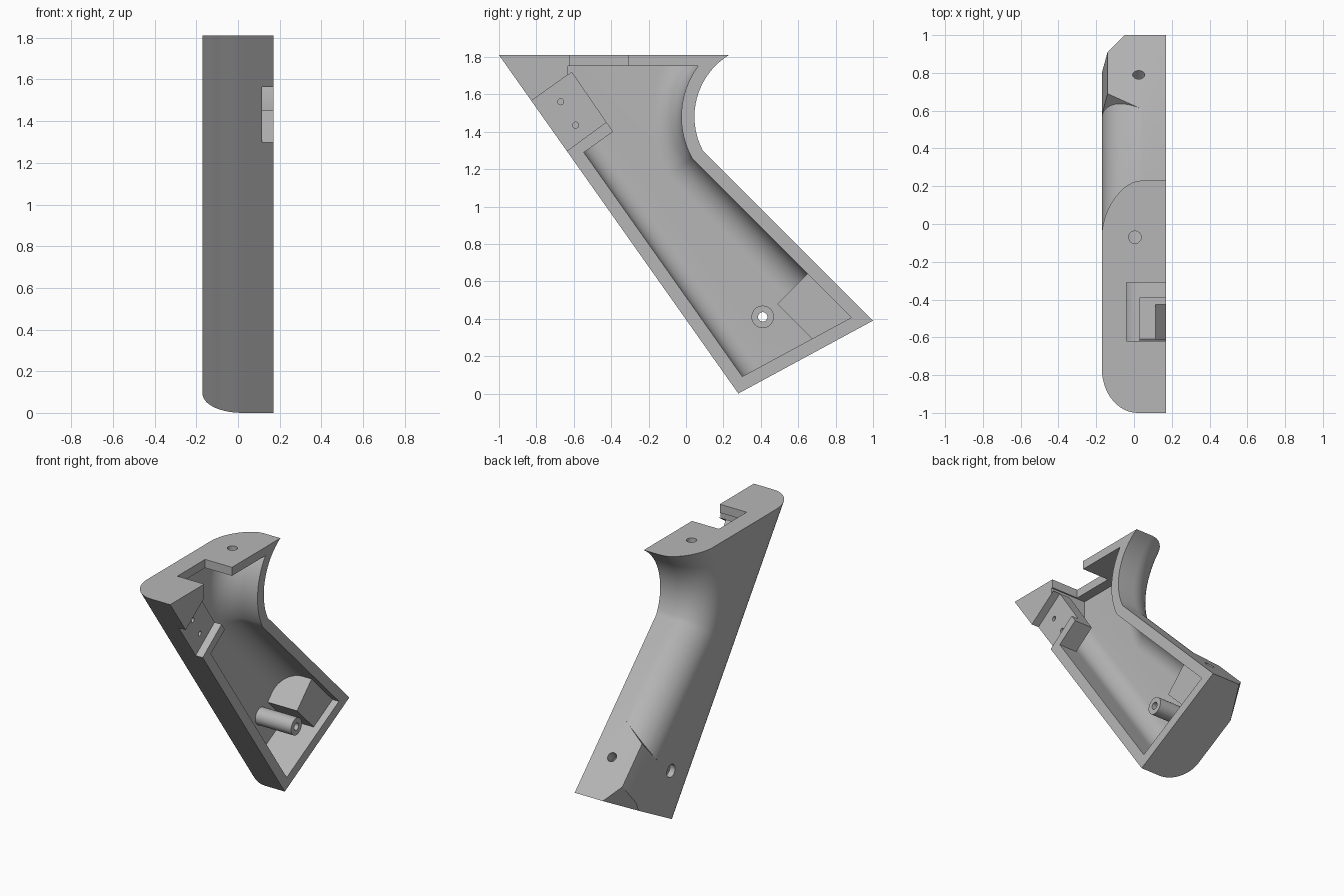
import bpy, bmesh, math
from mathutils import Vector, Matrix

old = bpy.data.objects.get("Cube")
if old:
    bpy.data.objects.remove(old, do_unlink=True)

grey = bpy.data.materials.new("plain grey")
grey.use_nodes = True
grey.diffuse_color = (0.47, 0.47, 0.47, 1)
grey.node_tree.nodes["Principled BSDF"].inputs["Base Color"].default_value = grey.diffuse_color

SIDE, OPEN, TOP, S = -0.17, 0.17, 1.81, math.sqrt(0.5)
FRONT, FRONT_D = Vector((0.816, 0.577)), 0.2284     # inward normal and distance
BASE, BASE_D = Vector((-0.476, 0.88)), -0.133
BACK, BACK_D = Vector((-S, -S)), -1.39 * S
ARC_C, ARC_R = Vector((0.432, 1.48)), 0.387


def meet(n, d, m, e):
    """Point where the lines n.p = d and m.p = e cross."""
    k = n.x * m.y - n.y * m.x
    return Vector(((d * m.y - e * n.y) / k, (n.x * e - m.x * d) / k))


def make(name, bm):
    bmesh.ops.recalc_face_normals(bm, faces=bm.faces)
    mesh = bpy.data.meshes.new(name)
    bm.to_mesh(mesh)
    bm.free()
    mesh.materials.append(grey)
    ob = bpy.data.objects.new(name, mesh)
    bpy.context.scene.collection.objects.link(ob)
    return ob


def loft(name, layers, cut=None):
    """Skin (x, outline) layers, optionally trimming a corner with a plane."""
    bm = bmesh.new()
    rings = [[bm.verts.new((x, p[0], p[1])) for p in pts] for x, pts in layers]
    for a, b in zip(rings, rings[1:]):
        for i in range(len(a)):
            j = (i + 1) % len(a)
            bm.faces.new((a[i], a[j], b[j], b[i]))
    bm.faces.new(rings[0])
    bm.faces.new(rings[-1])
    if cut:
        trim(bm, cut)
    return make(name, bm)


def trim(bm, pts):
    a, b, c = (Vector(p) for p in pts)
    n = (b - a).cross(c - a).normalized()
    if n.dot(Vector((-0.3, 1.2, 0.3)) - a) < 0:
        n = -n
    geom = bm.verts[:] + bm.edges[:] + bm.faces[:]
    bmesh.ops.bisect_plane(bm, geom=geom, plane_co=a, plane_no=n, clear_outer=True)
    bmesh.ops.holes_fill(bm, edges=[e for e in bm.edges if e.is_boundary], sides=0)


def prism(name, pts, x0, x1):
    return loft(name, [(x0, pts), (x1, pts)])


def cylinder(name, r, a, b):
    a, b = Vector(a), Vector(b)
    bm = bmesh.new()
    turn = (b - a).to_track_quat("Z", "Y").to_matrix().to_4x4()
    bmesh.ops.create_cone(bm, cap_ends=True, segments=32, radius1=r, radius2=r,
                          depth=(b - a).length,
                          matrix=Matrix.Translation((a + b) / 2) @ turn)
    return make(name, bm)


def combine(body, tool, op):
    mod = body.modifiers.new(op, "BOOLEAN")
    mod.operation, mod.solver, mod.object = op, "EXACT", tool
    bpy.context.view_layer.objects.active = body
    bpy.ops.object.modifier_apply(modifier=mod.name)
    bpy.data.objects.remove(tool, do_unlink=True)


def outline(f, b, base, top, limit=None):
    """Grip side outline with the front, back, base and top moved inward."""
    up = Vector((0, 1))
    pts = [meet(FRONT, FRONT_D + f, BASE, BASE_D + base),
           meet(BACK, BACK_D + b, BASE, BASE_D + base)]
    r = ARC_R + b
    t0 = math.radians(225) - math.acos((0.369 + b) / r)
    t1 = math.pi - math.asin((top - ARC_C.y) / r)
    for i in range(17):
        t = t0 + (t1 - t0) * i / 16
        pts.append(ARC_C + r * Vector((math.cos(t), math.sin(t))))
    if limit is None:
        pts.append(meet(FRONT, FRONT_D + f, up, top))
    else:
        pts += [Vector((limit, top)), meet(FRONT, FRONT_D + f, Vector((1, 0)), limit)]
    return pts


def rounded(x0, x1, rf, rb, wall, top, limit=None):
    """Layers whose front and back edges round over towards the closed side."""
    def inset(r, h):
        return 0 if h >= r else r - math.sqrt(r * r - (r - h) ** 2)
    big = max(rf, rb)
    heights = [big * (1 - math.cos(math.pi / 2 * i / 14)) for i in range(15)]
    heights.append(x1 - x0)
    return [(x0 + h, outline(wall + inset(rf, h), wall + inset(rb, h), wall, top, limit))
            for h in heights]


def heel(b, base, end, depth=0.3):
    """Square-backed outline at the lower end of the grip."""
    across = Vector((-1, 1))
    return [meet(BACK, BACK_D + b, BASE, BASE_D + base),
            meet(BACK, BACK_D + b, across, end),
            meet(BACK, BACK_D + depth, across, end),
            meet(BACK, BACK_D + depth, BASE, BASE_D + base)]


# Outer shell with a square heel and a cut corner
grip = loft("grip_half_shell", rounded(SIDE, OPEN, 0.19, 0.21, 0, TOP))
block = loft("heel_block", [(SIDE, heel(0.18, 0, -0.02)), (-0.14, heel(0, 0, 0.01)),
                            (0.06, heel(0, 0, 0.19))])
combine(grip, block, "UNION")
bm = bmesh.new()
bm.from_mesh(grip.data)
trim(bm, [(-0.05, 1, 0.39), (-0.14, 0.91, 0.48), (SIDE, 0.77, 0.265)])
bm.to_mesh(grip.data)
bm.free()

# Hollow inside
floor = -0.11
corner = [(floor, 0.7, 0.3), (floor, 0.85, 0.45), (-0.05, 0.89, 0.4)]
combine(grip, loft("cavity", rounded(floor, 0.25, 0.12, 0.16, 0.07, 1.75, -0.63), corner),
        "DIFFERENCE")
combine(grip, loft("heel_cavity", [(floor, heel(0.07, 0.07, -0.01)),
                                   (0.12, heel(0.07, 0.07, -0.01))], corner), "DIFFERENCE")

# Switch mount and screw post
combine(grip, prism("switch_mount", [(-0.79, 1.585), (-0.61, 1.72), (-0.39, 1.40),
                                     (-0.58, 1.265)], 0.03, OPEN), "UNION")
combine(grip, cylinder("screw_post", 0.06, (-0.14, 0.41, 0.41), (OPEN, 0.41, 0.41)), "UNION")

# Switch pocket, top notch and holes
cutters = [
    prism("switch_pocket", [(-0.90, 1.513), (-0.585, 1.737), (-0.405, 1.467),
                            (-0.71, 1.243)], 0.115, 0.3),
    prism("top_notch", [(-0.62, 1.74), (-0.31, 1.74), (-0.31, 1.9), (-0.62, 1.9)], -0.04, 0.3),
    cylinder("screw_hole", 0.025, (-0.3, 0.41, 0.41), (0.3, 0.41, 0.41)),
    cylinder("screw_head_hole", 0.045, (-0.3, 0.41, 0.41), (-0.13, 0.41, 0.41)),
    cylinder("back_hole", 0.032, (0.025, 0.72, 0.53), (0.025, 0.85, 0.66)),
    cylinder("top_hole", 0.033, (0.005, -0.07, 1.7), (0.005, -0.07, 1.9)),
]
for y, z in ((-0.67, 1.56), (-0.59, 1.435)):
    cutters.append(cylinder("pin_hole", 0.016, (0.07, y, z), (0.2, y, z)))
for c in cutters:
    combine(grip, c, "DIFFERENCE")

bpy.ops.object.select_all(action="DESELECT")
grip.select_set(True)
bpy.context.view_layer.objects.active = grip
bpy.ops.object.shade_smooth_by_angle(angle=math.radians(25))
